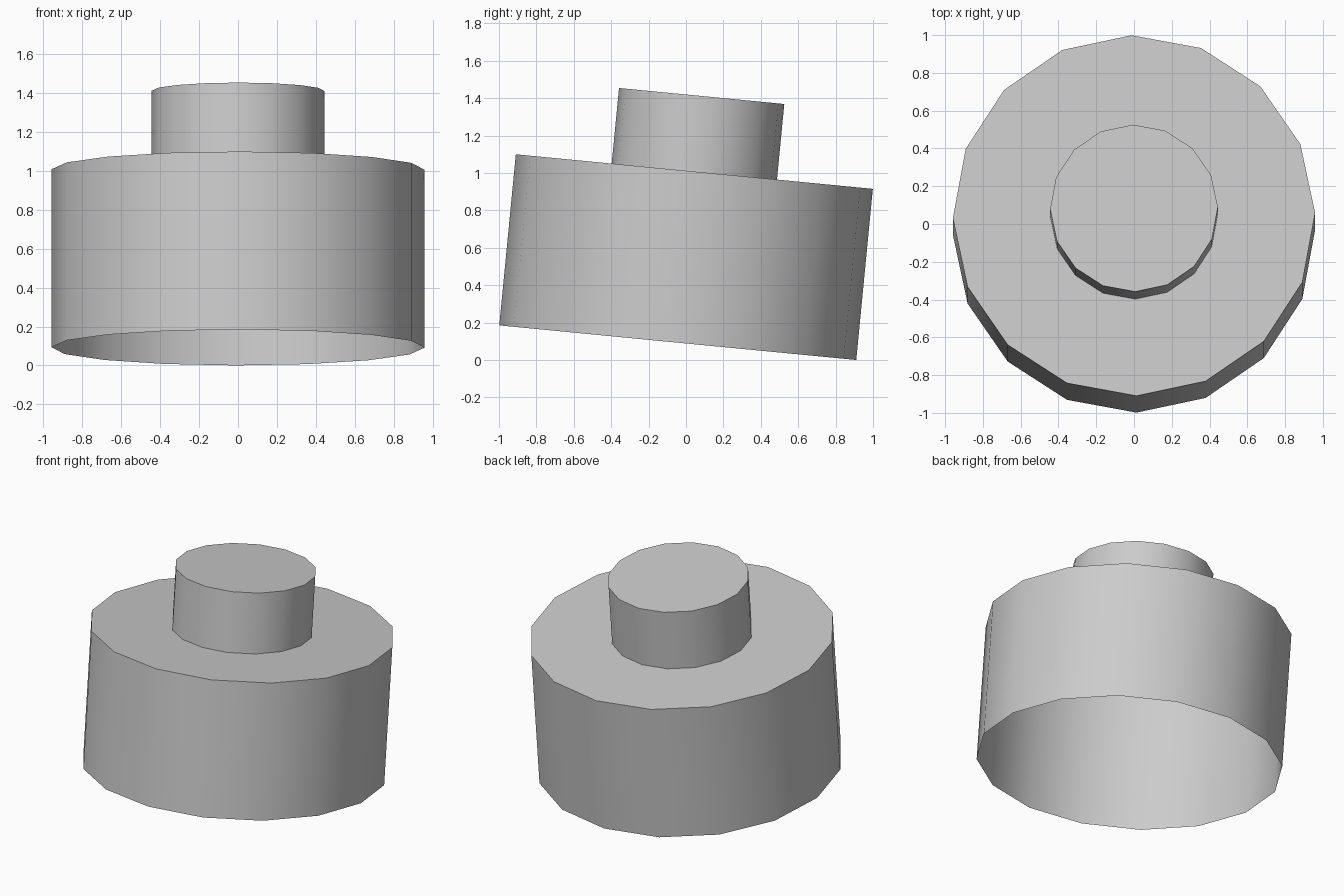
import bpy, bmesh, math
from mathutils import Matrix

if "Cube" in bpy.data.objects:
    bpy.data.objects.remove(bpy.data.objects["Cube"])

SIDES = 16
# Stepped outline as (radius, height), open at the bottom
PROFILE = [(0.959, 0.0), (0.959, 0.919), (0.444, 0.919), (0.444, 1.325)]

bm = bmesh.new()
rings = []
for r, z in PROFILE:
    ring = []
    for i in range(SIDES):
        a = 2 * math.pi * i / SIDES + math.radians(0.8)
        ring.append(bm.verts.new((r * math.cos(a), r * math.sin(a), z)))
    rings.append(ring)

# Outer wall, shoulder and knob wall
for low, high in zip(rings, rings[1:]):
    for i in range(SIDES):
        j = (i + 1) % SIDES
        bm.faces.new((low[i], low[j], high[j], high[i]))
# Knob top
bm.faces.new(rings[-1])

# Lean the whole lid backwards
bm.transform(Matrix.Translation((0, -0.044, 0.0925)) @ Matrix.Rotation(math.radians(-5.53), 4, 'X'))
mesh = bpy.data.meshes.new("knobbed_lid")
bm.to_mesh(mesh)
bm.free()

lid = bpy.data.objects.new("knobbed_lid", mesh)
bpy.context.collection.objects.link(lid)
grey = bpy.data.materials.new("light_grey")
grey.diffuse_color = (0.6, 0.6, 0.6, 1)
grey.use_nodes = True
grey.node_tree.nodes["Principled BSDF"].inputs["Base Color"].default_value = grey.diffuse_color
mesh.materials.append(grey)

# Smooth walls with sharp rims
bpy.context.view_layer.objects.active = lid
lid.select_set(True)
bpy.ops.object.shade_smooth_by_angle(angle=math.radians(30))
